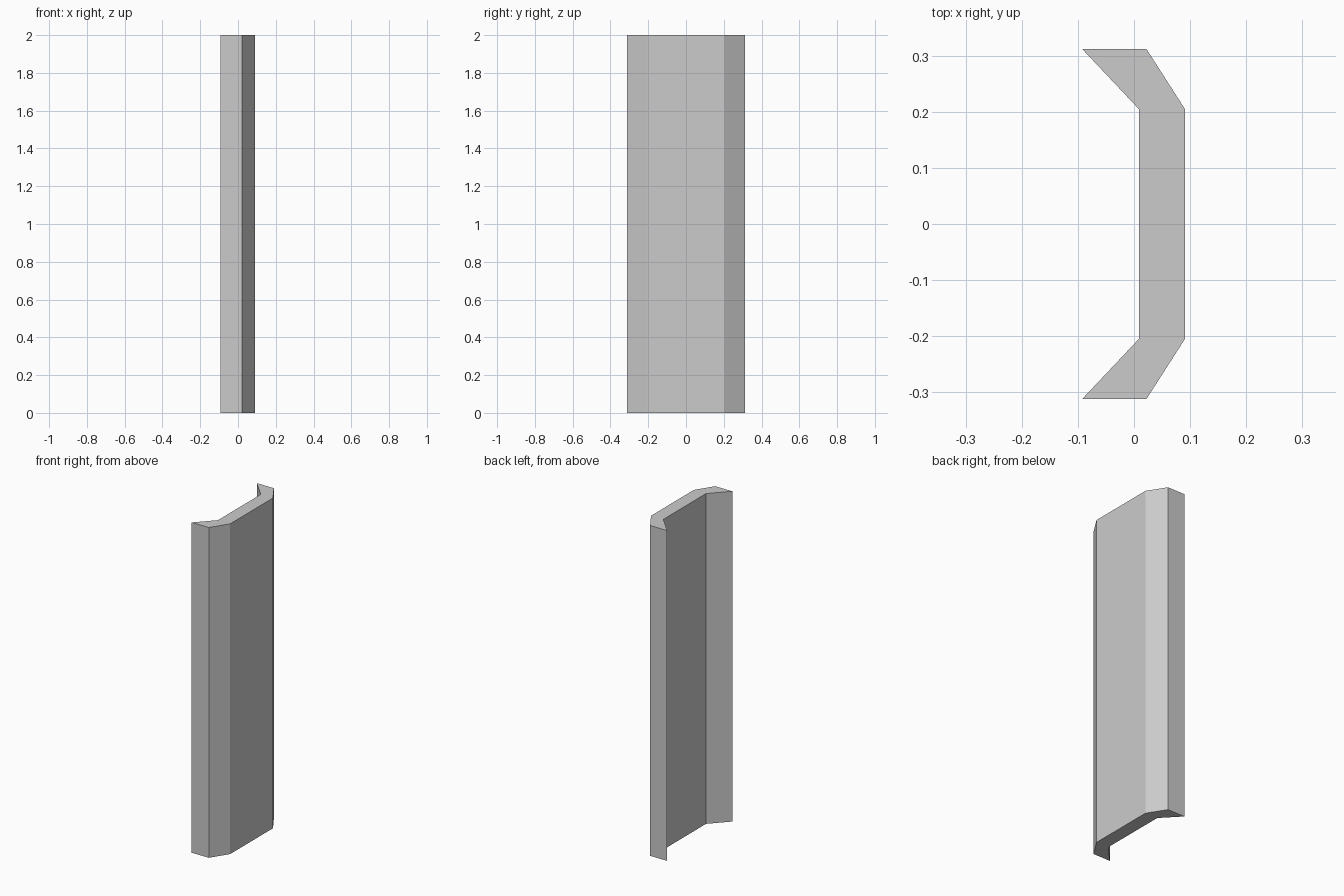
import bpy
import bmesh

if "Cube" in bpy.data.objects:
    bpy.data.objects.remove(bpy.data.objects["Cube"])

HEIGHT = 2.0

# Half of the channel cross-section (x, y), from the inner bend round to the outer bend
half = [(0.009, 0.2045), (-0.092, 0.3115), (0.0225, 0.3115), (0.091, 0.2045)]
# Mirror across y = 0 to close the profile
profile = half + [(x, -y) for x, y in reversed(half)]

# Extrude the profile straight up into a closed panel
bm = bmesh.new()
base = bm.faces.new([bm.verts.new((x, y, 0)) for x, y in profile])
top = bmesh.ops.extrude_face_region(bm, geom=[base], use_keep_orig=True)["geom"]
bmesh.ops.translate(bm, vec=(0, 0, HEIGHT),
                    verts=[g for g in top if isinstance(g, bmesh.types.BMVert)])
bmesh.ops.recalc_face_normals(bm, faces=bm.faces[:])

mesh = bpy.data.meshes.new("channel_panel")
bm.to_mesh(mesh)
bm.free()
panel = bpy.data.objects.new("channel_panel", mesh)
bpy.context.collection.objects.link(panel)
